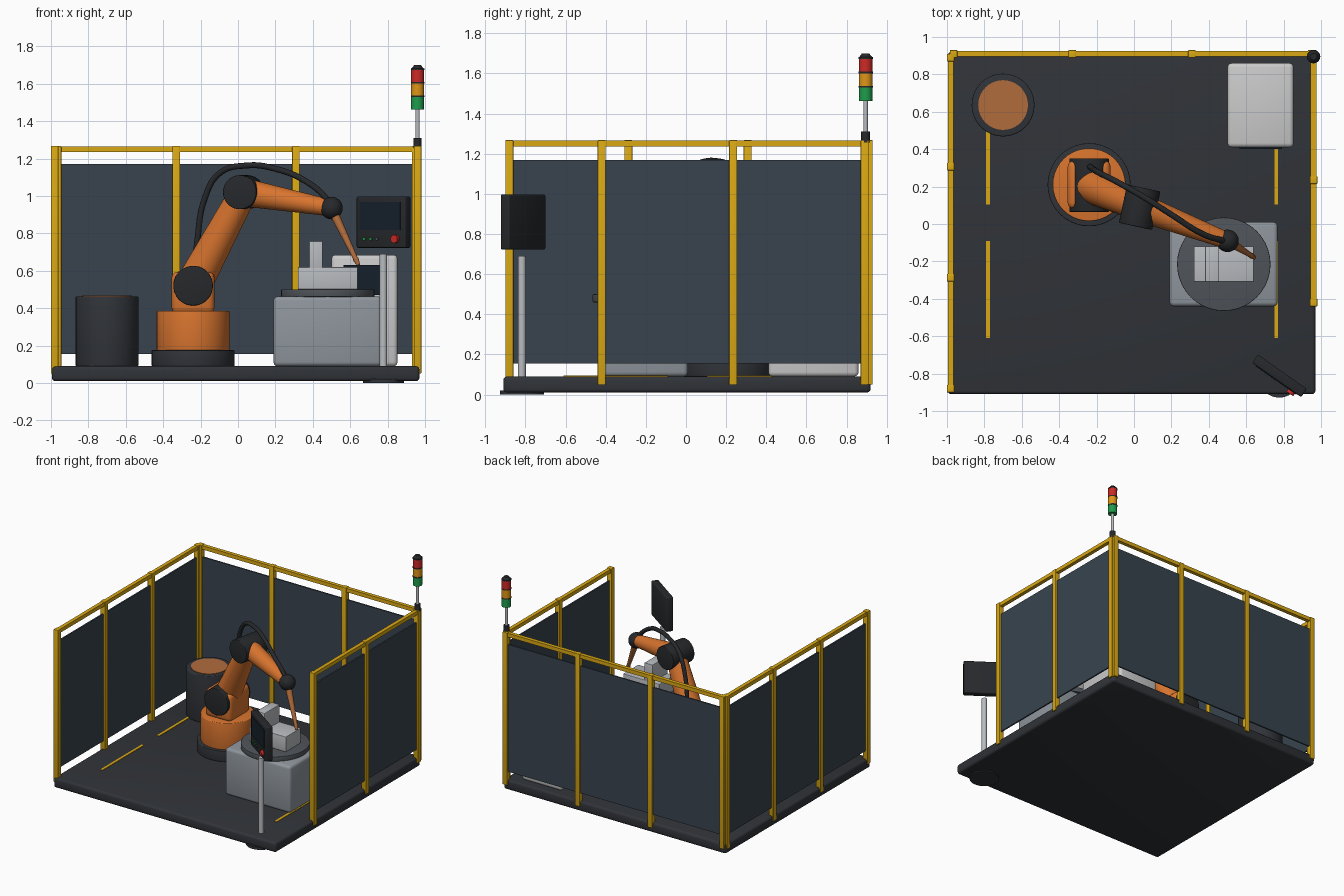
import bpy
from math import radians, pi
from mathutils import Vector, Matrix

if "Cube" in bpy.data.objects:
    bpy.data.objects.remove(bpy.data.objects["Cube"])


def material(name, hex_code):
    rgb = [int(hex_code[i:i + 2], 16) / 255 for i in (0, 2, 4)]
    m = bpy.data.materials.new(name)
    m.diffuse_color = [((c + 0.055) / 1.055) ** 2.4 if c > 0.04 else c / 12.92 for c in rgb] + [1]
    m.use_nodes = True
    m.node_tree.nodes["Principled BSDF"].inputs["Base Color"].default_value = m.diffuse_color
    return m


DARK = material("charcoal", "303338")
BLACK = material("black", "26282b")
YELLOW = material("safety_yellow", "dba914")
PANEL = material("slate_panel", "38444e")
ORANGE = material("robot_orange", "d8742e")
COPPER = material("copper", "b06c3c")
STEEL = material("steel", "b9bcc0")
TABLE = material("table_grey", "8f969d")
PLATE = material("plate_grey", "50545a")
WHITE = material("cabinet_white", "d0d2d4")
SCREEN = material("screen", "15202b")
RED = material("red", "cc2a26")
AMBER = material("amber", "e09618")
GREEN = material("green", "1f9c4c")


def finish(ob, name, mat, bevel=0):
    ob.name = name
    ob.data.materials.append(mat)
    if bevel:
        mod = ob.modifiers.new("bevel", "BEVEL")
        mod.width, mod.segments = bevel, 3
        bpy.ops.object.modifier_apply(modifier=mod.name)
    bpy.ops.object.shade_smooth_by_angle(angle=radians(32))
    return ob


def box(name, x, y, z, mat, bevel=0):
    """Box from (min, max) ranges on each axis."""
    bpy.ops.mesh.primitive_cube_add(size=1)
    ob = bpy.context.object
    r = (x, y, z)
    ob.data.transform(Matrix.Translation([(a + b) / 2 for a, b in r])
                      @ Matrix.Diagonal([b - a for a, b in r] + [1]))
    return finish(ob, name, mat, bevel)


def rod(name, a, b, r1, mat, r2=None, bevel=0, sides=40):
    """Cylinder or cone running from point a to point b."""
    a, b = Vector(a), Vector(b)
    bpy.ops.mesh.primitive_cone_add(vertices=sides, radius1=r1, radius2=r1 if r2 is None else r2,
                                    depth=(b - a).length)
    ob = bpy.context.object
    ob.location = (a + b) / 2
    ob.rotation_euler = (b - a).to_track_quat("Z", "Y").to_euler()
    return finish(ob, name, mat, bevel)


def disc(name, x, y, z0, z1, r, mat, r2=None, bevel=0):
    return rod(name, (x, y, z0), (x, y, z1), r, mat, r2, bevel)


def ball(name, c, r, mat):
    bpy.ops.mesh.primitive_uv_sphere_add(segments=32, ring_count=16, radius=r, location=c)
    return finish(bpy.context.object, name, mat)


# Platform and floor stripes
box("platform", (-0.995, 0.97), (-0.91, 0.92), (0.01, 0.09), DARK, 0.018)
for x in (-0.78, 0.76):
    for y in (-0.61, 0.105):
        box("floor_stripe", (x - 0.01, x + 0.01), (y, y + 0.52), (0.085, 0.094), YELLOW)

# Fence: posts, top rail and panel along each of three sides
H = 0.02


def fence(side, axis, fixed, stops):
    def piece(name, lo, hi, half, z, mat, bevel=0):
        run, across = (lo, hi), (fixed - half, fixed + half)
        x, y = (run, across) if axis == "x" else (across, run)
        box(f"{side}_{name}", x, y, z, mat, bevel)
    for s in stops:
        piece("post", s - H, s + H, H, (0.05, 1.268), YELLOW, 0.003)
    piece("rail", stops[0], stops[-1], 0.015, (1.235, 1.265), YELLOW)
    piece("panel", stops[0] + H, stops[-1] - H, 0.006, (0.155, 1.17), PANEL)


fence("back", "x", 0.91, (-0.965, -0.33, 0.31, 0.95))
fence("left", "y", -0.98, (-0.88, -0.287, 0.307, 0.89))
fence("right", "y", 0.96, (-0.42, 0.235, 0.89))

# Signal tower
tx, ty = 0.96, 0.895
disc("tower_socket", tx, ty, 1.255, 1.31, 0.022, BLACK)
disc("tower_pole", tx, ty, 1.30, 1.47, 0.011, STEEL)
for i, (n, m) in enumerate((("green", GREEN), ("amber", AMBER), ("red", RED))):
    z = 1.463 + i * 0.072
    disc(f"{n}_lamp", tx, ty, z, z + 0.068, 0.034, m)
    disc("lamp_ring", tx, ty, z + 0.066, z + 0.074, 0.036, BLACK)
disc("tower_cap", tx, ty, 1.679, 1.70, 0.034, BLACK, 0.018)

# Wire drum
disc("wire_drum", -0.70, 0.636, 0.09, 0.463, 0.168, DARK, bevel=0.006)
disc("drum_wire", -0.70, 0.636, 0.44, 0.467, 0.133, COPPER)

# Power cabinet
box("cabinet", (0.50, 0.853), (0.41, 0.86), (0.09, 0.685), WHITE, 0.022)
box("cabinet_display", (0.565, 0.79), (0.40, 0.42), (0.47, 0.63), SCREEN)

# Work table, turntable and workpiece
box("table", (0.19, 0.768), (-0.44, 0.01), (0.09, 0.463), TABLE, 0.022)
disc("turntable", 0.48, -0.215, 0.46, 0.50, 0.25, PLATE, bevel=0.004)
box("workpiece_base", (0.32, 0.64), (-0.31, -0.12), (0.50, 0.62), STEEL, 0.004)
box("workpiece_upright", (0.38, 0.452), (-0.31, -0.12), (0.60, 0.758), STEEL, 0.004)

# Robot base and shoulder
rx, ry = -0.24, 0.21
disc("robot_foot", rx, ry, 0.09, 0.175, 0.222, DARK, bevel=0.005)
disc("robot_base", rx, ry, 0.17, 0.385, 0.195, ORANGE, bevel=0.006)
box("shoulder_bracket", (-0.355, -0.125), (0.08, 0.34), (0.37, 0.595), ORANGE, 0.035)
rod("shoulder_joint", (rx, 0.065, 0.52), (rx, 0.35, 0.52), 0.106, BLACK, bevel=0.005)

# Robot arm
shoulder, elbow, wrist = Vector((rx, ry, 0.52)), Vector((0.03, 0.09, 1.02)), Vector((0.50, -0.09, 0.935))
rod("upper_arm", shoulder, elbow, 0.097, ORANGE, 0.073)
axis = Vector((0.21, 0.978, 0)) * 0.105
rod("elbow_joint", elbow - axis, elbow + axis, 0.091, BLACK, bevel=0.005)
rod("forearm", elbow, wrist, 0.076, ORANGE, 0.044)
ball("wrist_joint", wrist, 0.06, BLACK)
tip = Vector((0.645, -0.18, 0.63))
rod("torch", wrist, wrist.lerp(tip, 0.94), 0.026, COPPER, 0.012)
rod("torch_nozzle", wrist.lerp(tip, 0.89), tip, 0.016, COPPER, 0.009)

# Cable hose over the arm
curve = bpy.data.curves.new("cable_hose", "CURVE")
curve.dimensions, curve.bevel_depth, curve.bevel_resolution = "3D", 0.016, 4
curve.use_fill_caps = True
path = [(-0.24, 0.31, 0.58), (-0.22, 0.295, 0.74), (-0.18, 0.27, 0.98), (-0.10, 0.23, 1.12),
        (0.05, 0.145, 1.163), (0.20, 0.05, 1.145), (0.36, -0.05, 1.08), (0.46, -0.085, 1.0), (0.50, -0.09, 0.94)]
spline = curve.splines.new("BEZIER")
spline.bezier_points.add(len(path) - 1)
for bp, co in zip(spline.bezier_points, path):
    bp.co = co
    bp.handle_left_type = bp.handle_right_type = "AUTO"
curve.materials.append(BLACK)
bpy.context.collection.objects.link(bpy.data.objects.new("cable_hose", curve))

# Operator stand and angled control panel
disc("stand_foot", 0.777, -0.818, 0.0, 0.02, 0.11, DARK)
disc("stand_pole", 0.777, -0.818, 0.01, 0.69, 0.02, STEEL)
turn = Matrix.Translation((0.778, -0.812, 0.86)) @ Matrix.Rotation(radians(-35), 4, "Z")
head = [box("control_panel", (-0.16, 0.16), (-0.027, 0.027), (-0.137, 0.137), BLACK, 0.008),
        box("control_screen", (-0.135, 0.13), (-0.031, -0.02), (-0.043, 0.107), SCREEN)]
for n, u, r, d, m in (("green_button", -0.105, 0.009, 0.034, GREEN), ("green_button", -0.063, 0.009, 0.034, GREEN),
                      ("grey_button", -0.022, 0.009, 0.034, PLATE), ("stop_button", 0.10, 0.022, 0.047, RED)):
    head.append(rod(n, (u, -0.02, -0.09), (u, -d, -0.09), r, m, sides=24))
bpy.context.view_layer.update()
for ob in head:
    ob.matrix_world = turn @ ob.matrix_world
